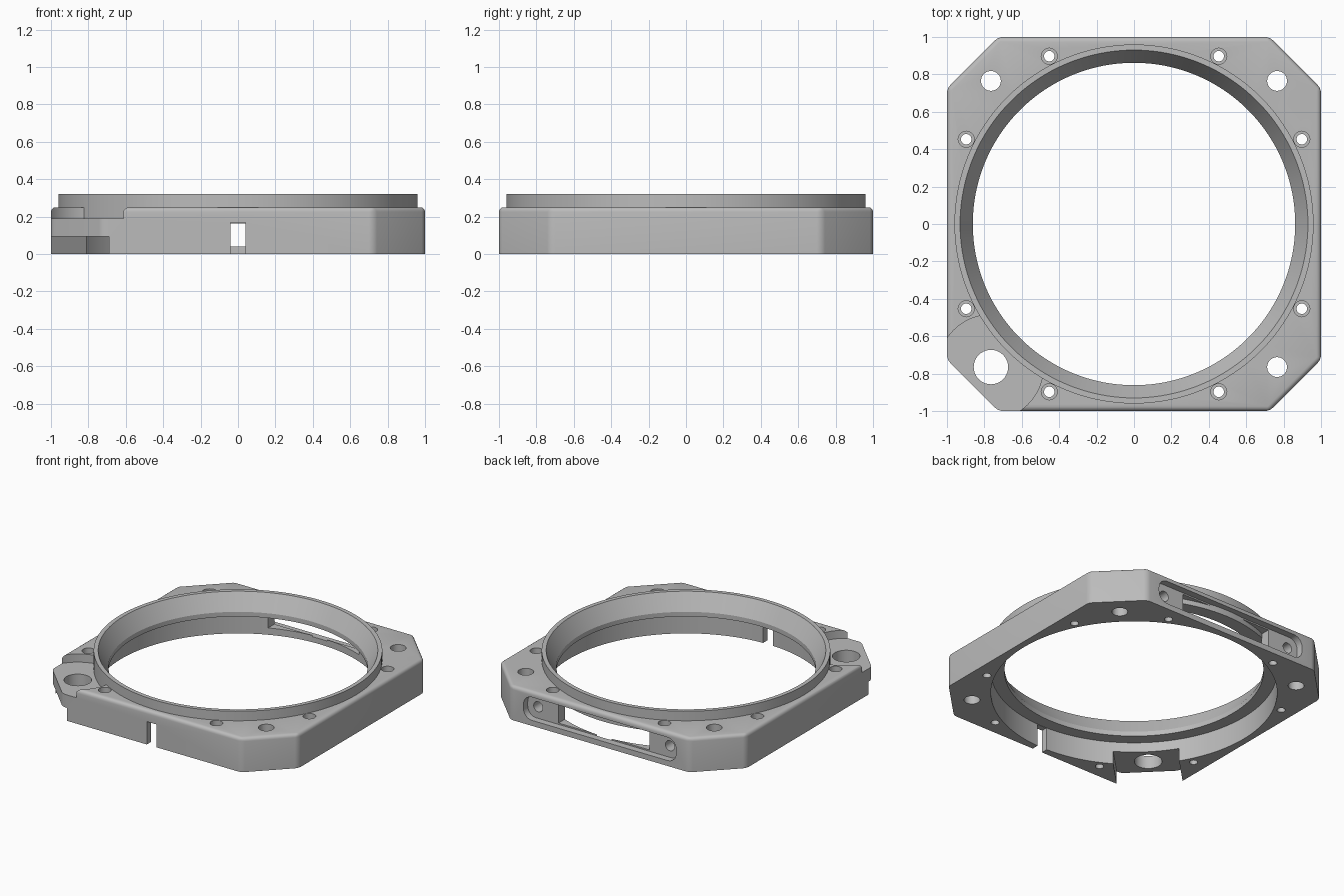
import bpy, bmesh, math
from mathutils import Matrix, Vector

if "Cube" in bpy.data.objects:
    bpy.data.objects.remove(bpy.data.objects["Cube"], do_unlink=True)

grey = bpy.data.materials.new("satin grey")
grey.use_nodes = True
colour = (0.5, 0.5, 0.5, 1)
grey.diffuse_color = colour
grey.node_tree.nodes["Principled BSDF"].inputs["Base Color"].default_value = colour


def finish(name, bm):
    bmesh.ops.recalc_face_normals(bm, faces=bm.faces)
    mesh = bpy.data.meshes.new(name)
    bm.to_mesh(mesh)
    bm.free()
    mesh.materials.append(grey)
    obj = bpy.data.objects.new(name, mesh)
    bpy.context.collection.objects.link(obj)
    return obj


def cylinder(name, x, y, z0, z1, r, sides=40):
    bm = bmesh.new()
    bmesh.ops.create_cone(bm, cap_ends=True, segments=sides, radius1=r, radius2=r,
                          depth=z1 - z0, matrix=Matrix.Translation((x, y, (z0 + z1) / 2)))
    return finish(name, bm)


def box(name, low, high, turn=0, round_y=0):
    """Box between two corners, turned about z, with optional rounding along y."""
    low, high = Vector(low), Vector(high)
    bm = bmesh.new()
    bmesh.ops.create_cube(bm, size=1)
    bmesh.ops.scale(bm, vec=high - low, verts=bm.verts)
    bmesh.ops.translate(bm, vec=(low + high) / 2, verts=bm.verts)
    if round_y:
        edges = [e for e in bm.edges if abs(e.verts[0].co.y - e.verts[1].co.y) > 0.01]
        bmesh.ops.bevel(bm, geom=edges, offset=round_y, segments=8, profile=0.5, affect='EDGES')
    bmesh.ops.rotate(bm, matrix=Matrix.Rotation(turn, 3, 'Z'), verts=bm.verts)
    return finish(name, bm)


def lathe(name, profile, sides=128):
    """Solid of revolution; the profile starts and ends on the axis."""
    bm = bmesh.new()
    rings = [[bm.verts.new((r * math.cos(math.tau * i / sides),
                            r * math.sin(math.tau * i / sides), z))
              for i in range(sides)] for r, z in profile]
    for a, b in zip(rings, rings[1:]):
        for i in range(sides):
            j = (i + 1) % sides
            bm.faces.new((a[i], a[j], b[j], b[i]))
    bm.faces.new(rings[0])
    bm.faces.new(rings[-1])
    return finish(name, bm)


def combine(tool, operation='DIFFERENCE'):
    mod = body.modifiers.new(tool.name, 'BOOLEAN')
    mod.operation = operation
    mod.solver = 'EXACT'
    mod.object = tool
    bpy.context.view_layer.objects.active = body
    bpy.ops.object.modifier_apply(modifier=mod.name)
    bpy.data.objects.remove(tool, do_unlink=True)


# Octagonal plate with rounded top and side edges
bm = bmesh.new()
c = 0.725
outline = [(c, -1), (1, -c), (1, c), (c, 1), (-c, 1), (-1, c), (-1, -c), (-c, -1)]
base = bm.faces.new([bm.verts.new((x, y, 0)) for x, y in outline])
top = bmesh.ops.extrude_face_region(bm, geom=[base])
bmesh.ops.translate(bm, vec=(0, 0, 0.25),
                    verts=[v for v in top["geom"] if isinstance(v, bmesh.types.BMVert)])
edges = [e for e in bm.edges if max(v.co.z for v in e.verts) > 0.1]
bmesh.ops.bevel(bm, geom=edges, offset=0.025, segments=4, profile=0.5, affect='EDGES')
body = finish("mounting_frame", bm)

# Stepped corner: round step above, straight notch below
k = 0.765
combine(cylinder("corner_step", -k, -k, 0.19, 0.4, 0.28, 80))
combine(box("corner_notch", (-1.6, -0.22, -0.1), (-0.8, 0.22, 0.095), turn=math.pi / 4))

# Rear window: shallow rounded pocket, deep opening and two screw holes
combine(box("window_pocket", (-0.62, 0.95, 0.04), (0.62, 1.2, 0.21), round_y=0.07))
combine(box("window_opening", (-0.37, 0.7, 0.05), (0.37, 1.1, 0.2)))
for side in (-1, 1):
    bm = bmesh.new()
    place = Matrix.Translation((side * 0.535, 0.95, 0.125)) @ Matrix.Rotation(math.pi / 2, 4, 'X')
    bmesh.ops.create_cone(bm, cap_ends=True, segments=32, radius1=0.037, radius2=0.037,
                          depth=0.24, matrix=place)
    combine(finish("screw_hole", bm))

# Front slot
combine(box("front_slot", (-0.04, -1.2, -0.1), (0.04, -0.85, 0.168)))

# Raised round lip, then the stepped and tapered bore
combine(lathe("round_lip", [(0.96, 0.164), (0.96, 0.32)]), 'UNION')
combine(lathe("bore", [(0.952, -0.1), (0.952, 0.166), (0.862, 0.166), (0.862, 0.2),
                       (0.93, 0.32), (0.936, 0.33)]))

# Corner holes, one of them large
for sx in (-1, 1):
    for sy in (-1, 1):
        radius = 0.092 if sx < 0 and sy < 0 else 0.053
        combine(cylinder("corner_hole", sx * k, sy * k, -0.1, 0.4, radius))

# Eight small counterbored holes around the lip
for i in range(8):
    angle = math.radians(26.8 if i % 2 else -26.8) + (i // 2) * math.pi / 2
    x, y = 1.005 * math.cos(angle), 1.005 * math.sin(angle)
    combine(cylinder("small_hole", x, y, -0.1, 0.4, 0.028, 24))
    combine(cylinder("counterbore", x, y, 0.21, 0.4, 0.043, 32))

# Smooth curved walls, sharp edges kept
bpy.ops.object.select_all(action='DESELECT')
body.select_set(True)
bpy.context.view_layer.objects.active = body
bpy.ops.object.shade_smooth_by_angle(angle=math.radians(25))
